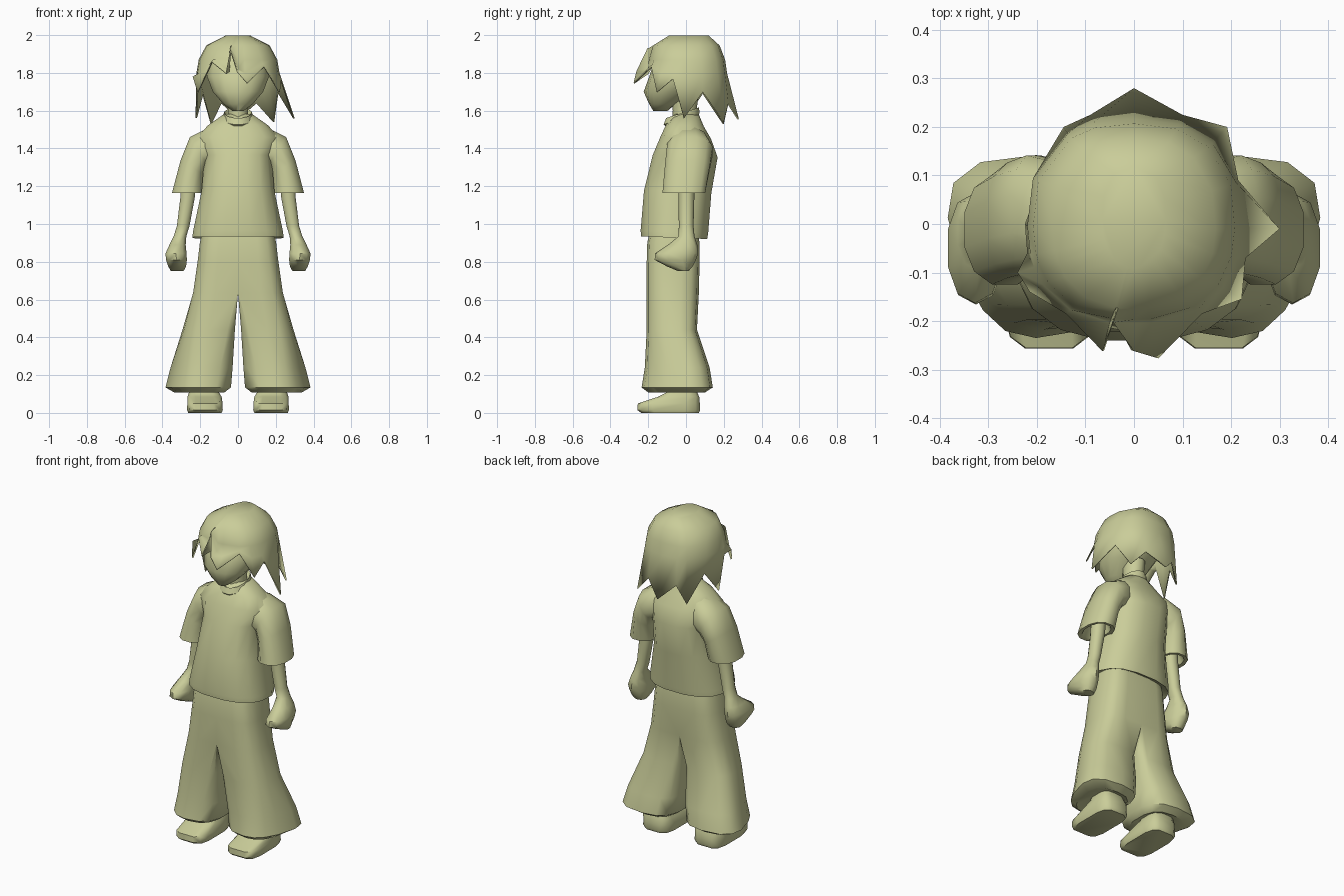
import bpy, bmesh, math

mat = bpy.data.materials.new("khaki")
mat.diffuse_color = (0.59, 0.61, 0.32, 1)


def finish(name, bm, mirror=False, angle=50):
    if mirror:  # open the seam on the mirror plane so both halves join smoothly
        for v in bm.verts:
            if abs(v.co.x) < 0.004:
                v.co.x = 0
        seam = [f for f in bm.faces if all(v.co.x == 0 for v in f.verts)]
        bmesh.ops.delete(bm, geom=seam, context='FACES')
    bmesh.ops.remove_doubles(bm, verts=bm.verts, dist=0.0005)
    bmesh.ops.recalc_face_normals(bm, faces=bm.faces)
    me = bpy.data.meshes.new(name)
    bm.to_mesh(me)
    bm.free()
    me.materials.append(mat)
    me.shade_smooth()
    me.set_sharp_from_angle(angle=math.radians(angle))
    ob = bpy.data.objects.new(name, me)
    bpy.context.collection.objects.link(ob)
    if mirror:
        ob.modifiers.new("mirror", 'MIRROR').use_mirror_merge = True
    return ob


def power(v, e):
    return math.copysign(abs(v) ** (2 / e), v)


def skin(bm, rings, cap_start=True, cap_end=True):
    """Bridge rings of points into a tube."""
    vs = [[bm.verts.new(p) for p in ring] for ring in rings]
    n = len(vs[0])
    for a, b in zip(vs, vs[1:]):
        for i in range(n):
            j = (i + 1) % n
            bm.faces.new((a[i], a[j], b[j], b[i]))
    if cap_start:
        bm.faces.new(vs[0])
    if cap_end:
        bm.faces.new(vs[-1])


def loft(name, rings, n=12, e=2.0, slope=0.0, mirror=False):
    """Each ring: centre x, front y, back y, z, half width, optional tilt in degrees,
    inner squareness, and flare that pushes the outer back corner outwards."""
    pts = []
    for cx, y0, y1, z, rx, *more in rings:
        t = math.radians(more[0]) if more else 0
        inner = more[1] if len(more) > 1 else e
        flare = more[2] if len(more) > 2 else 0
        ring = []
        for i in range(n):
            a = 2 * math.pi * (i + 0.5) / n
            k = inner if math.cos(a) < -1e-6 else e
            c = power(math.cos(a), k)
            y = (y0 + y1) / 2 + (y1 - y0) / 2 * power(math.sin(a), k)
            u = rx * c + flare * max(0, c) * (y + 0.05)
            ring.append((cx + u * math.cos(t), y, z + u * math.sin(t) + slope * y))
        pts.append(ring)
    bm = bmesh.new()
    skin(bm, pts)
    return finish(name, bm, mirror)


# Trousers: half a waist whose flat inner side opens into a flared leg, mirrored
loft("trousers", [
    (0.095, -0.19, 0.06, 0.97, 0.095, 0, 200), (0.102, -0.205, 0.072, 0.90, 0.102, 0, 200),
    (0.108, -0.208, 0.072, 0.80, 0.108, 0, 200), (0.120, -0.208, 0.068, 0.635, 0.120, 0, 200),
    (0.155, -0.208, 0.058, 0.44, 0.140, 0, 5, 0.1), (0.186, -0.218, 0.125, 0.24, 0.160, 0, 3, 0.25),
    (0.202, -0.235, 0.142, 0.135, 0.168, 0, 2.6, 0.28), (0.2, -0.2, 0.1, 0.108, 0.13, 0, 2.6, 0.2),
    (0.19, -0.12, 0.06, 0.125, 0.07)], n=14, e=2.6, mirror=True)

# Shoes with ankles
loft("shoe", [
    (0.175, -0.24, 0.07, 0.0, 0.09), (0.175, -0.26, 0.078, 0.015, 0.096),
    (0.175, -0.258, 0.076, 0.05, 0.095), (0.177, -0.15, 0.072, 0.085, 0.092),
    (0.180, -0.10, 0.06, 0.11, 0.08), (0.185, -0.08, 0.05, 0.2, 0.06)],
    n=12, e=4, mirror=True)

# Shirt body
loft("shirt_body", [
    (0, -0.17, 0.05, 0.96, 0.18), (0, -0.24, 0.115, 0.925, 0.245),
    (0, -0.243, 0.12, 0.955, 0.242), (0, -0.225, 0.137, 1.17, 0.196),
    (0, -0.178, 0.170, 1.36, 0.180), (0, -0.138, 0.135, 1.455, 0.225),
    (0, -0.107, 0.095, 1.522, 0.160), (0, -0.06, 0.07, 1.580, 0.078)],
    n=16, e=2.5, slope=-0.04)

# Short sleeves, running from inside the shoulder to an open hem
loft("sleeve", [
    (0.07, -0.07, 0.08, 1.43, 0.09, 84), (0.13, -0.10, 0.125, 1.415, 0.102, 76),
    (0.207, -0.105, 0.145, 1.385, 0.092, 58), (0.242, -0.115, 0.13, 1.30, 0.075, 32),
    (0.266, -0.128, 0.105, 1.165, 0.086, 0), (0.266, -0.10, 0.085, 1.168, 0.065, 0),
    (0.262, -0.05, 0.05, 1.24, 0.04, 0)], n=12, e=2.3, mirror=True)

# Bare arms ending in fists
loft("arm", [
    (0.258, -0.042, 0.045, 1.26, 0.043), (0.267, -0.040, 0.044, 1.14, 0.040),
    (0.290, -0.038, 0.040, 0.99, 0.035), (0.307, -0.04, 0.045, 0.935, 0.035),
    (0.320, -0.095, 0.060, 0.89, 0.045), (0.328, -0.163, 0.064, 0.845, 0.058),
    (0.326, -0.166, 0.053, 0.81, 0.058), (0.322, -0.10, 0.035, 0.775, 0.049),
    (0.322, -0.045, 0.015, 0.752, 0.036)], n=10, e=2.2, mirror=True)

# Neck and collar
loft("neck", [(0, -0.075, 0.05, 1.5, 0.058), (0, -0.07, 0.055, 1.6, 0.055),
              (0, -0.08, 0.07, 1.7, 0.06)], n=10)
loft("collar", [
    (0, -0.105, 0.065, 1.545, 0.076), (0, -0.122, 0.075, 1.565, 0.084),
    (0, -0.108, 0.072, 1.595, 0.074), (0, -0.085, 0.06, 1.575, 0.058)],
    n=12, slope=0.32)

# Head with a narrow chin
loft("head", [
    (0, -0.172, -0.10, 1.597, 0.028), (0, -0.195, -0.055, 1.635, 0.08),
    (0, -0.224, 0.05, 1.70, 0.136), (0, -0.195, 0.13, 1.78, 0.168),
    (0, -0.165, 0.15, 1.87, 0.16), (0, -0.10, 0.10, 1.95, 0.10)], n=14, e=2.2)

# Hair: jagged rim of lock tips and notches, counter-clockwise from the fringe
rim = [(-0.065, -0.262, 1.80), (-0.042, -0.195, 1.92), (0.0, -0.262, 1.81),
       (0.05, -0.277, 1.75), (0.14, -0.185, 1.835), (0.222, -0.155, 1.70),
       (0.230, -0.07, 1.77), (0.30, -0.01, 1.56), (0.215, 0.09, 1.70),
       (0.192, 0.20, 1.54), (0.10, 0.225, 1.64), (0.0, 0.28, 1.555),
       (-0.09, 0.225, 1.64), (-0.145, 0.20, 1.53), (-0.19, 0.09, 1.69),
       (-0.225, 0.0, 1.56), (-0.22, -0.06, 1.76), (-0.240, -0.10, 1.78),
       (-0.215, -0.14, 1.70), (-0.14, -0.185, 1.86)]


def hair_ring(rx, y0, y1, z, e=2.4):
    ring = []
    for x, y, low in rim:
        cy = (y0 + y1) / 2
        dx, dy = x / 0.22, (y - 0.01) / 0.21
        k = (abs(dx) ** e + abs(dy) ** e) ** (-1 / e)
        ring.append((rx * dx * k, cy + (y1 - y0) / 2 * dy * k, max(z, low + 0.012)))
    return ring


bm = bmesh.new()
skin(bm, [rim, hair_ring(0.220, -0.205, 0.217, 1.80), hair_ring(0.208, -0.197, 0.207, 1.87),
          hair_ring(0.168, -0.175, 0.178, 1.945), hair_ring(0.065, -0.09, 0.12, 1.998)],
     cap_start=False)
hair = finish("hair", bm, angle=60)
shell = hair.modifiers.new("thickness", 'SOLIDIFY')
shell.thickness = 0.008
shell.offset = -1
